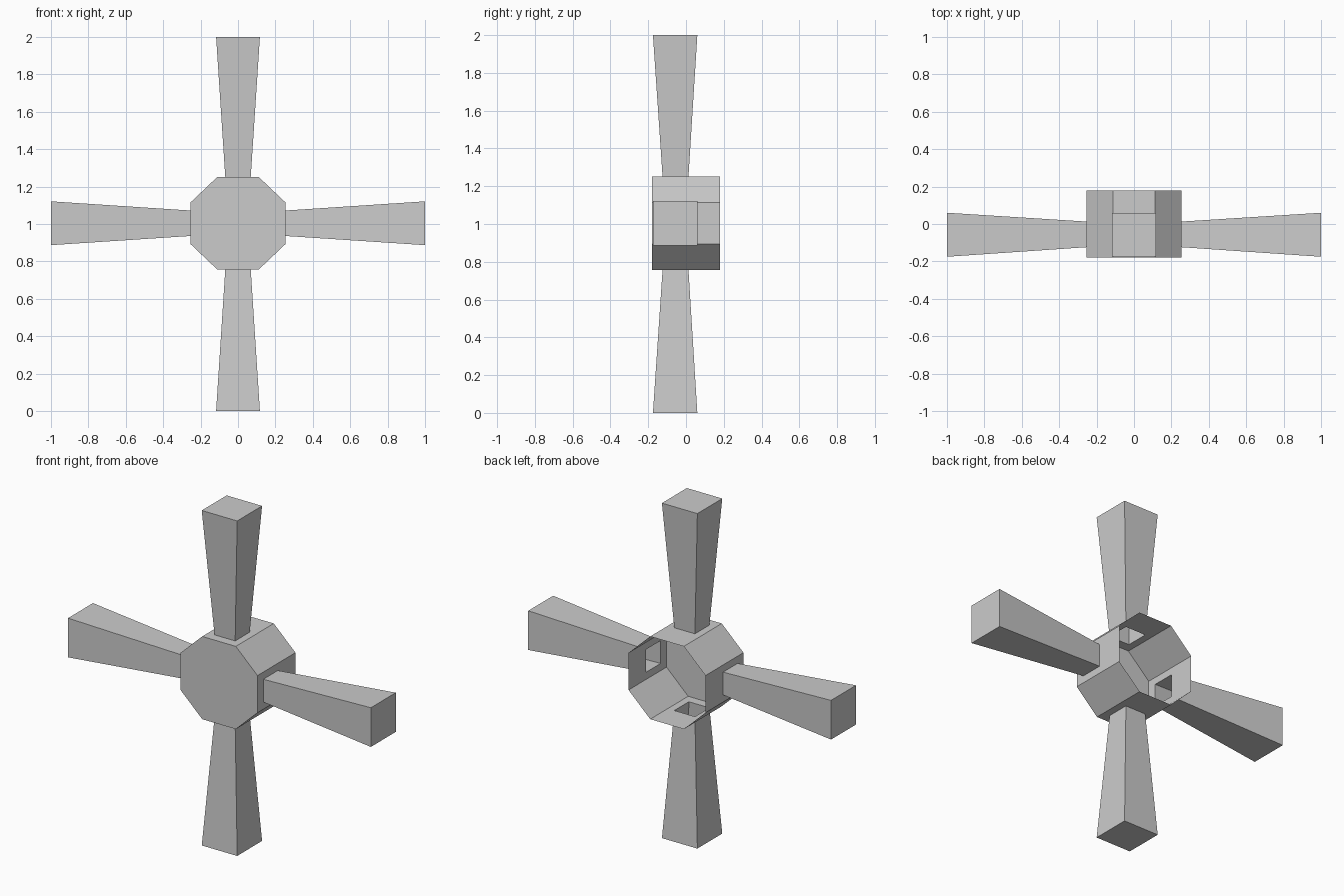
import bpy

if "Cube" in bpy.data.objects:
    bpy.data.objects.remove(bpy.data.objects["Cube"])

CZ = 1.004                 # hub centre height
RX, RZ = 0.254, 0.247      # hub half sizes
FLAT = 0.111               # half width of the axis-aligned hub sides
FRONT, BACK = -0.179, 0.179
ROOT = (0.068, -0.124, 0.013)   # arm root: half width, y min, y max
TIP = (0.117, -0.175, 0.06)     # arm tip


def make(name, verts, faces):
    mesh = bpy.data.meshes.new(name)
    mesh.from_pydata(verts, [], faces)
    mesh.update()
    obj = bpy.data.objects.new(name, mesh)
    bpy.context.collection.objects.link(obj)
    return obj


def rect(axis, sign, dist, half, y0, y1):
    """Rectangle facing along +-x or +-z, at dist from the hub axis."""
    pts = []
    for t, y in ((-half, y0), (half, y0), (half, y1), (-half, y1)):
        t *= sign
        if axis == "x":
            pts.append((sign * dist, y, CZ + t))
        else:
            pts.append((-t, y, CZ + sign * dist))
    return pts


SIDES = [("right", "x", 1, RX, 1.0), ("top", "z", 1, RZ, 2 - CZ),
         ("left", "x", -1, RX, 1.0), ("bottom", "z", -1, RZ, CZ)]

# Hub: open-backed octagonal shell with a square opening behind each arm
verts, faces = [], []
for name, axis, sign, r, reach in SIDES:
    b = len(verts)
    verts += rect(axis, sign, r, FLAT, FRONT, BACK) + rect(axis, sign, r, *ROOT)
    for i in range(4):
        j = (i + 1) % 4
        faces.append((b + i, b + 4 + i, b + 4 + j, b + j))
    # diagonal wall to the next side
    n = (b + 8) % 32
    faces.append((b + 1, b + 2, n + 3, n))
faces.append([8 * k + i for k in range(4) for i in (0, 1)])
make("hub", verts, faces)

# Arms: hollow tapered bars, closed at the tip
for name, axis, sign, r, reach in SIDES:
    v = rect(axis, sign, r, *ROOT) + rect(axis, sign, reach, *TIP)
    f = [(i, 4 + i, 4 + (i + 1) % 4, (i + 1) % 4) for i in range(4)]
    f.append((4, 5, 6, 7))
    make(name + "_arm", v, f)

# Consistent outward normals
import bmesh
for obj in bpy.context.collection.objects:
    bm = bmesh.new()
    bm.from_mesh(obj.data)
    bmesh.ops.recalc_face_normals(bm, faces=bm.faces)
    bm.to_mesh(obj.data)
    bm.free()
